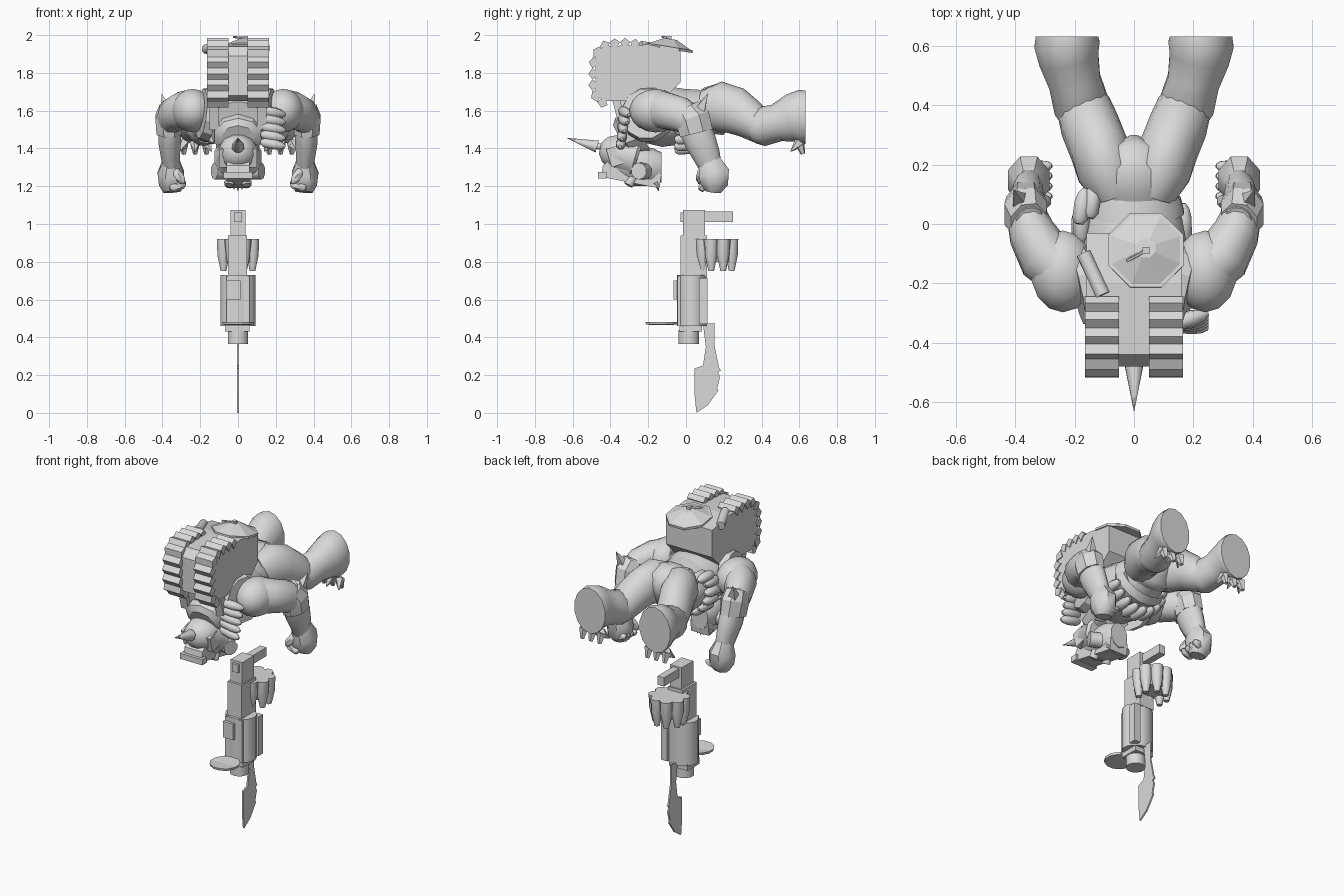
import bpy, bmesh, math
from mathutils import Vector, Matrix

grey = bpy.data.materials.new("plain_grey")
grey.diffuse_color = (0.7, 0.7, 0.7, 1)


def finish(name, bm, smooth=0):
    bmesh.ops.recalc_face_normals(bm, faces=bm.faces)
    me = bpy.data.meshes.new(name)
    bm.to_mesh(me)
    bm.free()
    me.materials.append(grey)
    ob = bpy.data.objects.new(name, me)
    bpy.context.collection.objects.link(ob)
    if smooth:
        bpy.ops.object.select_all(action='DESELECT')
        ob.select_set(True)
        bpy.context.view_layer.objects.active = ob
        bpy.ops.object.shade_smooth_by_angle(angle=math.radians(smooth))
    return ob


def box(name, lo, hi, tilt=0):
    lo, hi = Vector(lo), Vector(hi)
    bm = bmesh.new()
    m = Matrix.Translation((lo + hi) / 2) @ Matrix.Rotation(tilt, 4, 'X') @ Matrix.Diagonal((*(hi - lo), 1))
    bmesh.ops.create_cube(bm, size=1, matrix=m)
    return finish(name, bm)


def loft(name, rings, n=12, smooth=45):
    """Closed skin over elliptical rings (x, y, z, radius across, radius other)."""
    bm = bmesh.new()
    cs = [Vector(r[:3]) for r in rings]
    loops = []
    for i, r in enumerate(rings):
        t = (cs[min(i + 1, len(cs) - 1)] - cs[max(i - 1, 0)]).normalized()
        ref = Vector((1, 0, 0)) if abs(t.x) < 0.95 else Vector((0, 1, 0))
        u = (ref - t * ref.dot(t)).normalized()
        v = t.cross(u)
        a = [2 * math.pi * (k + 0.5) / n for k in range(n)]
        loops.append([bm.verts.new(cs[i] + u * r[3] * math.cos(q) + v * r[4] * math.sin(q)) for q in a])
    for p, q in zip(loops, loops[1:]):
        for k in range(n):
            bm.faces.new((p[k], p[(k + 1) % n], q[(k + 1) % n], q[k]))
    bm.faces.new(loops[0])
    bm.faces.new(loops[-1])
    return finish(name, bm, smooth)


def rod(name, a, b, r1, r2, n=8, smooth=46):
    return loft(name, [(*a, r1, r1), (*b, r2, r2)], n, smooth)


def capsule(name, a, b, r, n=8):
    a, b = Vector(a), Vector(b)
    pts = [(0, .5), (.15, .95), (.6, 1), (.85, .75), (1, .3)]
    return loft(name, [(*a.lerp(b, t), r * k, r * k) for t, k in pts], n, 50)


def ball(name, c, r, n=14):
    bm = bmesh.new()
    m = Matrix.Translation(c) @ Matrix.Diagonal((*r, 1))
    bmesh.ops.create_uvsphere(bm, u_segments=n, v_segments=n // 2 + 2, radius=1, matrix=m)
    return finish(name, bm, 50)


def plate(name, pts, x0, x1):
    """Side profile of (y, z) points extruded across x."""
    bm = bmesh.new()
    f = bm.faces.new([bm.verts.new((x0, y, z)) for y, z in pts])
    g = bmesh.ops.extrude_face_region(bm, geom=[f])
    bmesh.ops.translate(bm, vec=(x1 - x0, 0, 0), verts=[e for e in g['geom'] if isinstance(e, bmesh.types.BMVert)])
    return finish(name, bm)


# torso, pelvis, belt and neck
loft("torso", [(0, -.34, 1.56, .13, .09), (0, -.26, 1.58, .19, .145), (0, -.12, 1.57, .19, .165),
               (0, .02, 1.57, .165, .145), (0, .10, 1.58, .135, .12), (0, .16, 1.60, .12, .11)], 16)
loft("pelvis", [(0, .08, 1.585, .13, .115), (0, .13, 1.60, .155, .13), (0, .19, 1.61, .155, .142),
                (0, .24, 1.605, .11, .12), (0, .28, 1.59, .03, .06)], 16, 60)
loft("belt", [(0, .03, 1.565, .165, .15), (0, .04, 1.565, .172, .158), (0, .085, 1.58, .16, .14),
              (0, .095, 1.58, .15, .13)], 16, 30)
loft("neck_collar", [(0, -.24, 1.50, .15, .13), (0, -.33, 1.46, .13, .11), (0, -.35, 1.45, .09, .08)], 10, 30)

# helmet, spike and mask
loft("helmet", [(0, -.455, 1.40, .03, .03), (0, -.43, 1.395, .075, .07), (0, -.37, 1.38, .105, .10),
                (0, -.29, 1.36, .118, .11), (0, -.27, 1.355, .13, .12), (0, -.255, 1.35, .115, .11)], 12)
rod("spike_stem", (0, -.38, 1.40), (0, -.49, 1.415), .022, .016)
rod("helmet_spike", (0, -.47, 1.41), (0, -.63, 1.455), .035, .001)
loft("face", [(0, -.36, 1.34, .08, .08), (0, -.27, 1.31, .09, .11), (0, -.18, 1.30, .085, .10),
              (0, -.13, 1.30, .06, .08)], 10)
plate("mask", [(-.44, 1.31), (-.45, 1.25), (-.40, 1.24), (-.20, 1.20), (-.14, 1.19), (-.13, 1.26),
               (-.2, 1.36), (-.37, 1.37)], -.062, .062)
box("visor_bar", (-.078, -.465, 1.24), (.078, -.42, 1.275))
for s in (-1, 1):
    rod("filter_canister", (s * .06, -.22, 1.28), (s * .125, -.25, 1.28), .045, .045, 10)
    rod("goggle", (s * .04, -.28, 1.25), (s * .048, -.305, 1.205), .03, .025, 10)
    box("brow_plate", (s * .075 - .025, -.41, 1.31), (s * .075 + .025, -.33, 1.41), .3)
for k in range(7):
    x = -.06 + .02 * k
    rod("jaw_tooth", (x, -.16, 1.22), (x * 1.05, -.145, 1.175 + abs(x) * .35), .014, .002, 5, 0)

# legs, bent down at the knee, and boots rising again
for s in (-1, 1):
    loft("thigh", [(s * x, y, z, a, b) for x, y, z, a, b in [
        (.06, .10, 1.61, .08, .10), (.09, .18, 1.62, .105, .135), (.12, .26, 1.60, .10, .125),
        (.15, .335, 1.555, .10, .105), (.17, .395, 1.515, .093, .09), (.18, .42, 1.515, .085, .085)]], 14, 60)
    loft("boot", [(s * x, y, z, a, b) for x, y, z, a, b in [
        (.165, .375, 1.515, .09, .09), (.178, .40, 1.515, .096, .104), (.20, .48, 1.535, .09, .10),
        (.22, .56, 1.56, .104, .128), (.226, .605, 1.565, .113, .145), (.226, .632, 1.565, .108, .142)]], 14, 60)
    for k in (-1, 0, 1):
        x = s * .226 + k * .06
        rod("toe_claw", (x, .60, 1.43), (x + k * .025, .555, 1.385), .03, .003, 5, 0)
        rod("sole_stud", (x, .60, 1.43), (x, .62, 1.37), .028, .012, 5, 0)

# arms, fists and elbow guards
for s in (-1, 1):
    ball("shoulder", (s * .24, -.16, 1.60), (.11, .14, .115))
    rod("arm_hole_collar", (s * .15, -.2, 1.58), (s * .195, -.21, 1.585), .15, .135, 12, 25)
    loft("upper_arm", [(s * x, y, z, a, b) for x, y, z, a, b in [
        (.24, -.16, 1.61, .09, .105), (.30, -.11, 1.60, .095, .10), (.345, -.03, 1.58, .08, .095),
        (.36, .02, 1.55, .07, .085)]], 12)
    loft("forearm", [(s * x, y, z, a, b) for x, y, z, a, b in [
        (.35, .0, 1.62, .05, .06), (.36, .03, 1.55, .065, .088), (.362, .075, 1.44, .062, .088),
        (.358, .11, 1.36, .052, .075), (.35, .14, 1.27, .042, .055)]], 12)
    loft("fist", [(s * .355, .12, 1.34, .045, .062), (s * .355, .148, 1.27, .076, .088),
                  (s * .352, .15, 1.21, .072, .078), (s * .348, .145, 1.17, .05, .042)], 8, 40)
    for k in range(4):
        y = .085 + .034 * k
        capsule("finger", (s * .36, y, 1.188 + k * .004), (s * .277, y + .01, 1.21 + k * .004), .024, 6)
    capsule("thumb", (s * .34, .09, 1.29), (s * .285, .07, 1.215), .026, 6)
    loft("elbow_guard", [(s * .355, .005, 1.605, .066, .08), (s * .365, .035, 1.56, .078, .10),
                         (s * .365, .055, 1.48, .072, .096)], 8, 20)
    rod("elbow_spike", (s * .375, .06, 1.57), (s * .405, .115, 1.69), .05, .001, 4, 0)
    rod("outer_spike", (s * .375, .03, 1.53), (s * .42, .02, 1.60), .045, .001, 4, 0)

# backpack with ribbed padding over the front and top
plate("backpack", [(-.48, 1.68), (-.48, 1.89), (-.44, 1.94), (-.2, 1.95), (-.03, 1.92),
                   (-.03, 1.75), (-.12, 1.66), (-.42, 1.65)], -.16, .16)


def tooth(a, tip, b, inner, x0, x1):
    """Padded rib with a ridge, tapered a little at the outer end."""
    plate("backpack_rib", [a, tip, b, inner], x0, x1)


path = [(-.415, 1.63), (-.47, 1.645), (-.495, 1.705), (-.495, 1.765), (-.495, 1.825), (-.49, 1.885), (-.455, 1.94),
        (-.405, 1.96), (-.35, 1.963), (-.295, 1.963), (-.245, 1.955)]
for s in (-1, 1):
    for (y0, z0), (y1, z1) in zip(path, path[1:]):
        d = Vector((y1 - y0, z1 - z0)).normalized()
        out = Vector((-d.y, d.x))
        m = Vector(((y0 + y1) / 2, (z0 + z1) / 2))
        tooth((y0, z0), m + out * .022, (y1, z1), m - out * .04, s * .05, s * .165)
    box("shoulder_strap", (s * .125 - .025, -.37, 1.50), (s * .125 + .025, -.33, 1.66), .25)

# pan lid on the backpack
tilt = Vector((0, .16, 1)).normalized()
base = Vector((.04, -.09, 1.925))
rod("pan_rim", base, base + tilt * .014, .137, .137, 8, 0)
rod("pan_lid", base + tilt * .014, base + tilt * .055, .125, .035, 8, 0)
box("pan_knob", (.028, -.102, 1.965), (.052, -.078, 1.995))
rod("pan_handle", (.04, -.09, 1.985), (-.025, -.125, 1.99), .006, .006, 5)

# rolled gear, belt charges and chest pouches
rod("rolled_tube", (-.17, -.10, 1.925), (-.105, -.24, 1.945), .026, .026, 8)
for x, y in ((-.185, .03), (-.15, .05)):
    capsule("stick_charge", (x, y - .03, 1.67), (x + .02, y + .09, 1.66), .03)
for k in range(10):
    q = math.radians(165 + 19 * k)
    x, z = .185 * math.cos(q), 1.565 + .175 * math.sin(q)
    capsule("belt_cartridge", (x, -.06, z), (x * .98, .07, z + .01), .03)
for k in range(5):
    z = 1.42 + .042 * k
    capsule("chest_pouch", (.12, -.34, z + .015), (.25, -.35 + .012 * k, z - .01), .028)

# weapon hanging upright below the figure
box("weapon_head", (-.04, -.015, .93), (.04, .10, 1.075))
box("weapon_sight", (-.022, -.03, 1.01), (.022, -.01, 1.06))
box("weapon_handle", (-.022, .09, 1.01), (.022, .25, 1.065))
box("weapon_column", (-.053, -.03, .72), (.047, .11, .94))
loft("weapon_body", [(0, .03, .46, .094, .08), (0, .03, .73, .094, .08)], 16, 40)
box("weapon_front", (-.06, -.045, .46), (.06, .06, .725))
box("weapon_rail", (.05, .07, .47), (.092, .115, .715))
box("weapon_plate", (-.06, -.065, .60), (.012, -.04, .70))
box("weapon_collar", (-.07, -.035, .43), (.06, .085, .47))
rod("weapon_muzzle", (0, .015, .365), (0, .015, .44), .056, .056, 12)
loft("weapon_dish", [(0, -.13, .465, .05, .05), (0, -.13, .468, .085, .085), (0, -.13, .482, .088, .088),
                     (0, -.13, .472, .06, .06)], 12, 25)

# ring of tapered shells on the weapon
rod("shell_cap", (0, .165, .80), (0, .165, .92), .085, .10, 12)
for k in range(8):
    q = 2 * math.pi * (k + .5) / 8
    x, y = .083 * math.cos(q), .165 + .083 * math.sin(q)
    loft("shell", [(x, y, .92, .038, .038), (x, y, .835, .035, .035), (x, y, .75, .016, .016)], 8, 50)

# blade with a notched edge
plate("blade", [(.09, .47), (.15, .475), (.15, .36), (.175, .24), (.185, .225), (.17, .215), (.18, .19),
                (.165, .13), (.172, .12), (.115, .04), (.055, 0), (.045, .10), (.045, .235), (.09, .25), (.105, .35)],
      -.005, .005)
